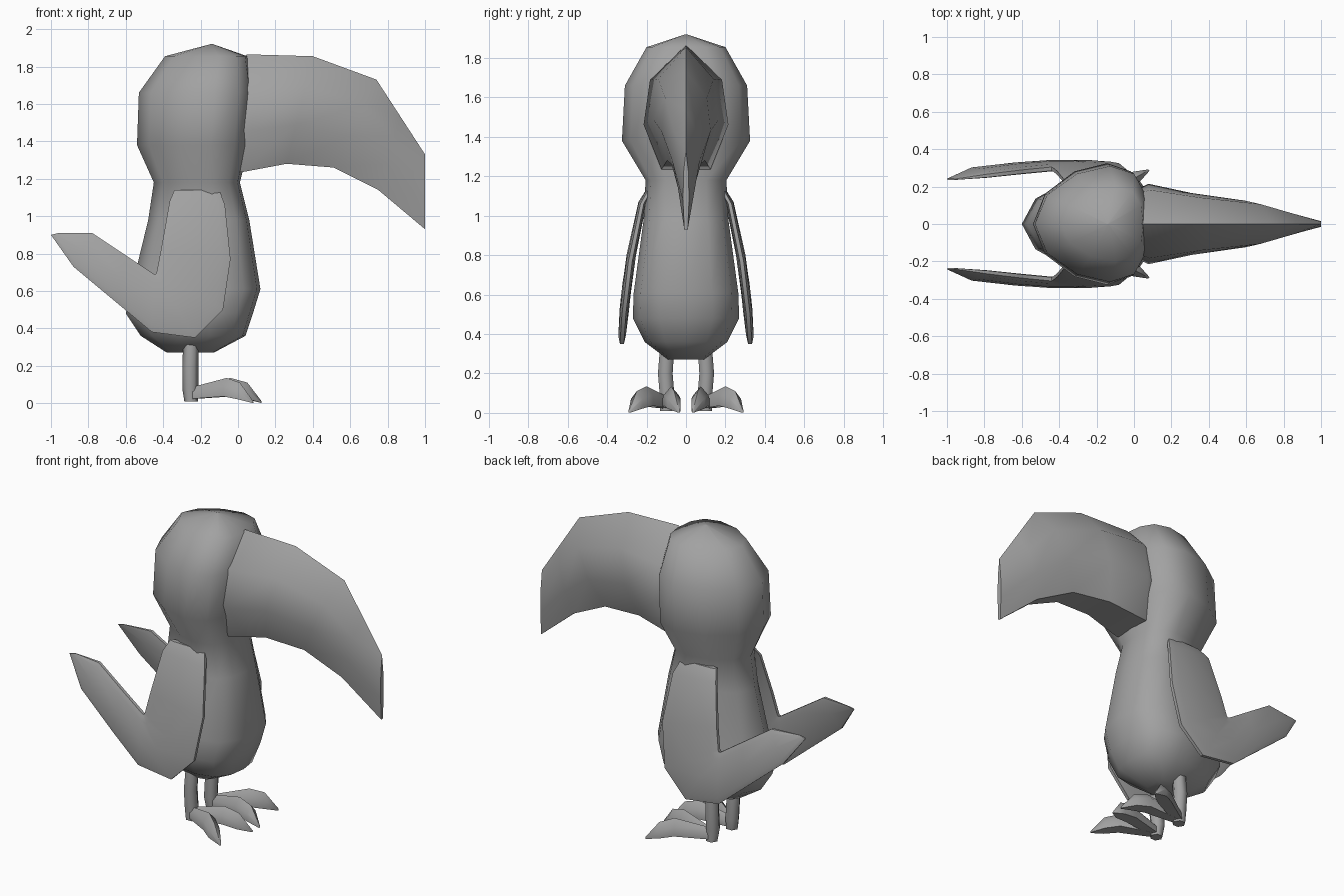
import bpy, bmesh
from math import cos, sin, pi

if "Cube" in bpy.data.objects:
    bpy.data.objects.remove(bpy.data.objects["Cube"])

# Dark grey finish
grey = bpy.data.materials.new("dark_grey")
grey.diffuse_color = (0.36, 0.36, 0.36, 1)
grey.use_nodes = True
grey.node_tree.nodes["Principled BSDF"].inputs["Base Color"].default_value = grey.diffuse_color


def loft(name, rings, angle=45, mirror=False):
    """Skin a list of equal-length closed rings, cap the ends, optionally mirror in y."""
    bm = bmesh.new()
    vs = [[bm.verts.new(p) for p in r] for r in rings]
    n = len(rings[0])
    for a, b in zip(vs, vs[1:]):
        for i in range(n):
            j = (i + 1) % n
            bm.faces.new((a[i], a[j], b[j], b[i]))
    bm.faces.new(vs[0])
    bm.faces.new(vs[-1])
    bmesh.ops.remove_doubles(bm, verts=bm.verts, dist=0.0005)
    bmesh.ops.recalc_face_normals(bm, faces=bm.faces)
    me = bpy.data.meshes.new(name)
    bm.to_mesh(me)
    bm.free()
    me.materials.append(grey)
    ob = bpy.data.objects.new(name, me)
    bpy.context.collection.objects.link(ob)
    if mirror:
        m = ob.modifiers.new("mirror", 'MIRROR')
        m.use_axis = (False, True, False)
        m.use_mirror_merge = False
    bpy.ops.object.select_all(action='DESELECT')
    bpy.context.view_layer.objects.active = ob
    ob.select_set(True)
    bpy.ops.object.shade_smooth_by_angle(angle=angle * pi / 180)
    return ob


def egg(x0, x1, ry, z, n=12, k=0.32):
    """Ring that is blunt at the front and pointed at the back."""
    ring = []
    for i in range(n):
        c, s = cos(2 * pi * i / n), sin(2 * pi * i / n)
        ring.append(((x0 + x1) / 2 + (x1 - x0) / 2 * (c + k * s * s), ry * s, z))
    return ring


# Body and head: z, back x, front x, half width
profile = [(0.27, -0.38, -0.13, 0.09), (0.36, -0.52, 0.04, 0.21),
           (0.48, -0.60, 0.08, 0.27), (0.61, -0.57, 0.12, 0.265),
           (0.98, -0.48, 0.06, 0.215), (1.18, -0.45, 0.01, 0.205),
           (1.38, -0.54, 0.06, 0.325), (1.66, -0.53, 0.08, 0.31),
           (1.855, -0.39, 0.05, 0.20), (1.92, -0.145, -0.135, 0.004)]
loft("body", [egg(a, b, w, z) for z, a, b, w in profile], 80)

# Beak: top x z, bottom x z, half width, forward bulge
beak = [(-0.05, 1.80, -0.06, 1.26, 0.15, 0), (0.05, 1.865, 0.02, 1.235, 0.215, 0.05),
        (0.40, 1.855, 0.26, 1.28, 0.165, 0), (0.74, 1.73, 0.51, 1.26, 0.125, 0),
        (0.87, 1.53, 0.75, 1.14, 0.07, 0), (1.0, 1.33, 1.0, 0.93, 0.015, 0)]
section = [(0, 1), (0.85, 0.72), (1, 0.36), (0.58, 0),
           (-0.58, 0), (-1, 0.36), (-0.85, 0.72)]
loft("beak", [[(bx + (tx - bx) * t + bulge * 4 * t * (1 - t), w * s, bz + (tz - bz) * t)
               for s, t in section] for tx, tz, bx, bz, w, bulge in beak], 50)

# Wings: outer edge x z, inner edge x z, thickness, inward shift
wing = [(-0.10, 1.14, -0.34, 1.14, 0.03, 0.03), (-0.07, 1.06, -0.365, 1.08, 0.035, 0.005),
        (-0.04, 0.77, -0.41, 0.83, 0.04, 0), (-0.08, 0.50, -0.435, 0.70, 0.04, 0),
        (-0.23, 0.35, -0.44, 0.69, 0.04, 0), (-0.46, 0.38, -0.45, 0.69, 0.04, 0),
        (-0.64, 0.53, -0.60, 0.79, 0.04, 0), (-0.88, 0.73, -0.78, 0.91, 0.035, 0),
        (-1.0, 0.90, -0.96, 0.91, 0.008, 0.02)]


def wing_y(z):
    u = max(z - 0.36, 0)
    return 0.325 - 0.055 * u - 0.12 * u * u


lens = [(0, 0.25), (0.12, 0.5), (0.5, 0.6), (0.88, 0.5), (1, 0.25),
        (1, -0.25), (0.88, -0.45), (0.5, -0.6), (0.12, -0.45), (0, -0.25)]
loft("wing", [[(ax + (bx - ax) * t, wing_y(az + (bz - az) * t) + d * th - dy,
                az + (bz - az) * t) for t, d in lens]
              for ax, az, bx, bz, th, dy in wing], 50, True)

# Legs
legs = [(0.01, -0.25, 0.1, 0.037), (0.08, -0.255, 0.095, 0.043),
        (0.2, -0.255, 0.105, 0.043), (0.34, -0.25, 0.095, 0.042)]
loft("leg", [[(x + r * cos(k * pi / 3), y + r * sin(k * pi / 3), z) for k in range(6)]
             for z, x, y, r in legs], 65, True)

# Toes: bottom z, top z, half width shared by both paths
toe = [(0.015, 0.085, 0.03), (0.025, 0.135, 0.048), (0.012, 0.11, 0.042), (0.0, 0.012, 0.006)]
paths = {"outer_toe": [(-0.25, 0.1), (-0.06, 0.20), (0.01, 0.25), (0.08, 0.288)],
         "inner_toe": [(-0.25, 0.1), (-0.04, 0.075), (0.05, 0.06), (0.125, 0.035)]}
for name, path in paths.items():
    # direction across the toe, so the sections stay square to it
    dx, dy = path[-1][0] - path[0][0], path[-1][1] - path[0][1]
    ln = (dx * dx + dy * dy) ** 0.5
    nx, ny = -dy / ln, dx / ln
    loft(name, [[(x + nx * w * s, y + ny * w * s, lo + (hi - lo) * t)
                 for s, t in [(0, 1), (0.8, 0.6), (0.8, 0.1), (-0.8, 0.1), (-0.8, 0.6)]]
                for (x, y), (lo, hi, w) in zip(path, toe)], 55, True)
